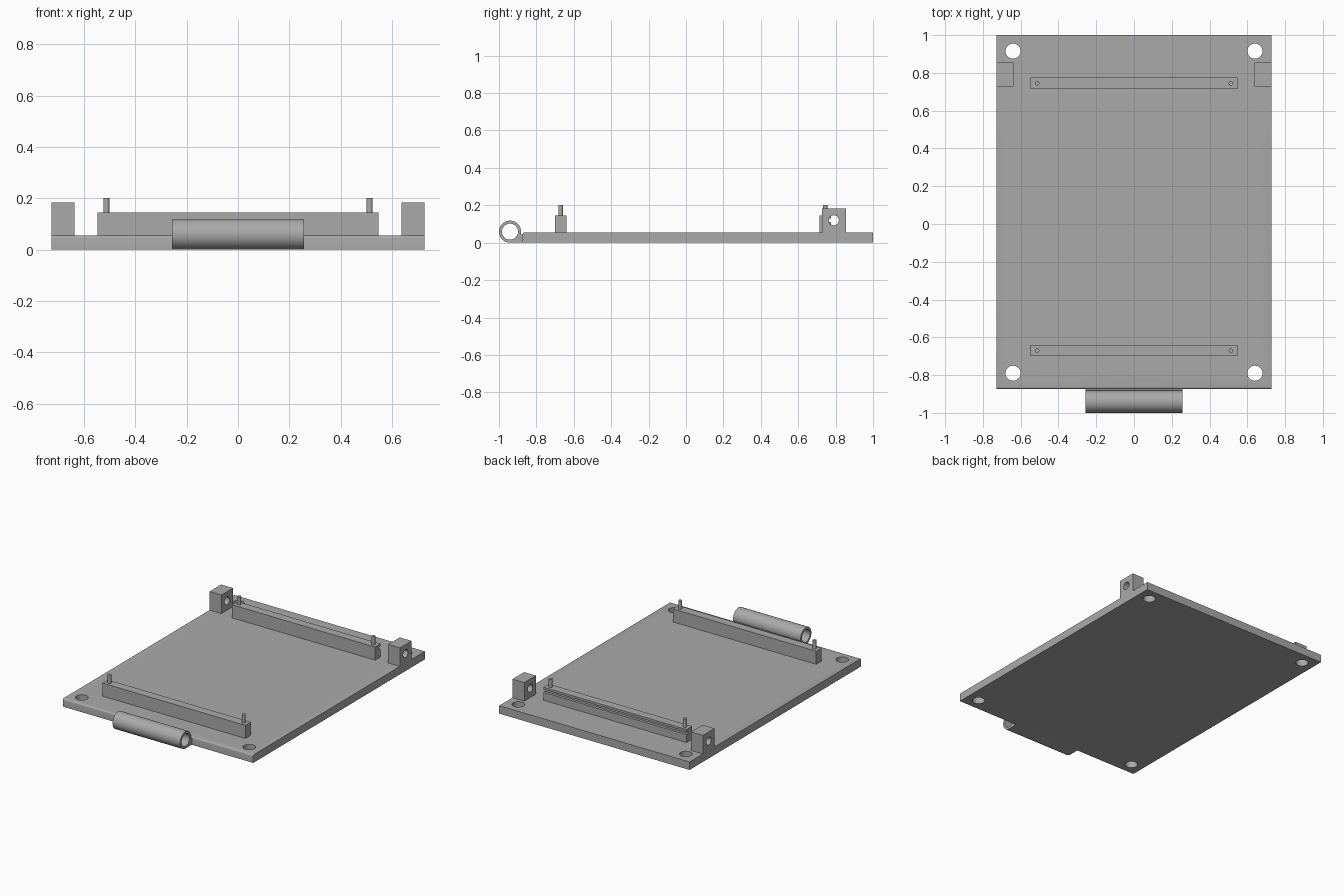
import bpy, math
from mathutils import Matrix

if "Cube" in bpy.data.objects:
    bpy.data.objects.remove(bpy.data.objects["Cube"])

grey = bpy.data.materials.new("plain grey")
grey.diffuse_color = (0.4, 0.4, 0.4, 1)
grey.use_nodes = True
grey.node_tree.nodes["Principled BSDF"].inputs["Base Color"].default_value = grey.diffuse_color


def finish(ob, name):
    ob.name = name
    ob.data.materials.clear()
    ob.data.materials.append(grey)
    return ob


def box(name, x0, x1, y0, y1, z0, z1):
    bpy.ops.mesh.primitive_cube_add(size=1)
    ob = bpy.context.object
    ob.data.transform(Matrix.Translation(((x0 + x1) / 2, (y0 + y1) / 2, (z0 + z1) / 2))
                      @ Matrix.Diagonal((x1 - x0, y1 - y0, z1 - z0, 1)))
    return finish(ob, name)


def cylinder(name, r, length, loc, axis="Z", sides=32):
    bpy.ops.mesh.primitive_cylinder_add(vertices=sides, radius=r, depth=length)
    ob = bpy.context.object
    turn = Matrix.Rotation(math.pi / 2, 4, "Y") if axis == "X" else Matrix()
    ob.data.transform(Matrix.Translation(loc) @ turn)
    return finish(ob, name)


def combine(ob, other, operation="DIFFERENCE"):
    """Apply a boolean and remove the helper."""
    mod = ob.modifiers.new("boolean", "BOOLEAN")
    mod.operation = operation
    mod.solver = "EXACT"
    mod.object = other
    bpy.context.view_layer.objects.active = ob
    bpy.ops.object.modifier_apply(modifier=mod.name)
    bpy.data.objects.remove(other, do_unlink=True)


def smooth(ob):
    bpy.ops.object.select_all(action="DESELECT")
    ob.select_set(True)
    bpy.context.view_layer.objects.active = ob
    bpy.ops.object.shade_smooth_by_angle(angle=math.radians(30))


W, T = 0.7275, 0.055            # half width and thickness of the plate
TUBE_Y, TUBE_Z, TUBE_R = -0.941, 0.059, 0.059

# base plate with a softened top front edge
plate = box("base_plate", -W, W, -0.873, 1.0, 0, T)
weights = plate.data.attributes.new("bevel_weight_edge", "FLOAT", "EDGE")
for e in plate.data.edges:
    ends = [plate.data.vertices[i].co for i in e.vertices]
    if all(v.y < 0 and v.z > 0.01 for v in ends):
        weights.data[e.index].value = 1
bevel = plate.modifiers.new("front_round", "BEVEL")
bevel.limit_method, bevel.width, bevel.segments = "WEIGHT", 0.01, 4
bpy.context.view_layer.objects.active = plate
bpy.ops.object.modifier_apply(modifier=bevel.name)

# corner holes
for x in (-0.64, 0.64):
    for y in (-0.79, 0.915):
        combine(plate, cylinder("hole_cutter", 0.04, 0.3, (x, y, 0.03)))
smooth(plate)

# hinge tube, joined to the plate by a tab
tube = cylinder("hinge_tube", TUBE_R, 0.516, (0, TUBE_Y, TUBE_Z), "X", 48)
combine(tube, box("tab", -0.258, 0.258, TUBE_Y, -0.872, 0, 0.045), "UNION")
combine(tube, cylinder("bore_cutter", 0.043, 0.8, (0, TUBE_Y, TUBE_Z), "X", 48))
smooth(tube)

# support rails with locating pins
for name, y in (("front", -0.67), ("back", 0.745)):
    rail = box(name + "_rail", -0.547, 0.547, y - 0.03, y + 0.03, T, 0.145)
    if name == "back":
        combine(rail, box("groove_cutter", -0.7, 0.7, y + 0.012, y + 0.05, 0.11, 0.13))
    for side, x in (("left", -0.513), ("right", 0.513)):
        smooth(cylinder(f"{name}_{side}_pin", 0.012, 0.062, (x, y, 0.171), sides=24))

# side lugs with cross holes
for side, s in (("left", -1), ("right", 1)):
    x0, x1 = sorted((s * 0.637, s * W))
    lug = box(side + "_lug", x0, x1, 0.728, 0.855, T, 0.183)
    combine(lug, cylinder("pin_hole_cutter", 0.027, 0.4, (s * 0.68, 0.79, 0.12), "X"))
    smooth(lug)
